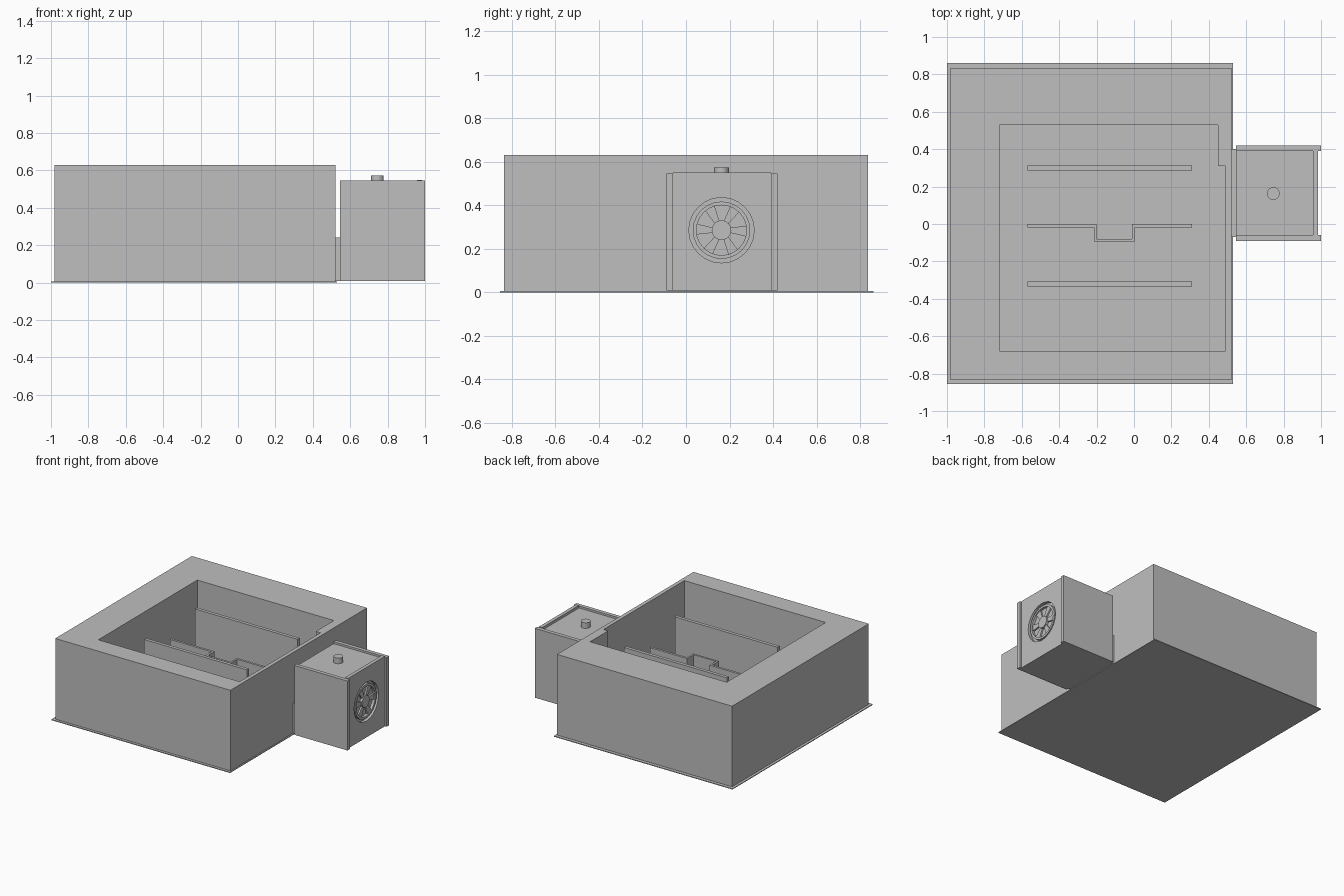
import bpy, bmesh, math
from mathutils import Matrix, Vector

cube = bpy.data.objects.get("Cube")
if cube:
    bpy.data.objects.remove(cube, do_unlink=True)

grey = bpy.data.materials.new("plain_grey")
grey.use_nodes = True
colour = (0.52, 0.52, 0.52, 1)
grey.diffuse_color = colour
grey.node_tree.nodes["Principled BSDF"].inputs["Base Color"].default_value = colour


def finish(name, bm):
    bmesh.ops.recalc_face_normals(bm, faces=bm.faces)
    mesh = bpy.data.meshes.new(name)
    bm.to_mesh(mesh)
    bm.free()
    mesh.materials.append(grey)
    obj = bpy.data.objects.new(name, mesh)
    bpy.context.collection.objects.link(obj)
    return obj


def box(name, x, y, z):
    bm = bmesh.new()
    bmesh.ops.create_cube(bm, size=1)
    for v in bm.verts:
        v.co = Vector([lo + (c + 0.5) * (hi - lo) for c, (lo, hi) in zip(v.co, (x, y, z))])
    return finish(name, bm)


def slab(name, loops, low, high, place=None):
    """Extrude an outline, with optional holes, between two heights."""
    bm = bmesh.new()
    for loop in loops:
        verts = [bm.verts.new((a, b, low)) for a, b in loop]
        for i, v in enumerate(verts):
            bm.edges.new((v, verts[(i + 1) % len(verts)]))
    bmesh.ops.triangle_fill(bm, use_beauty=True, edges=bm.edges[:], normal=(0, 0, 1))
    bmesh.ops.dissolve_limit(bm, angle_limit=0.01, verts=bm.verts[:], edges=bm.edges[:])
    out = bmesh.ops.extrude_face_region(bm, geom=bm.faces[:], use_keep_orig=True)
    tops = [g for g in out["geom"] if isinstance(g, bmesh.types.BMVert)]
    bmesh.ops.translate(bm, verts=tops, vec=(0, 0, high - low))
    if place:
        bmesh.ops.transform(bm, matrix=place, verts=bm.verts)
    return finish(name, bm)


def rect(x0, x1, y0, y1):
    return [(x0, y0), (x1, y0), (x1, y1), (x0, y1)]


def circle(r, cx=0, cy=0, n=24):
    return [(cx + r * math.cos(i * math.tau / n), cy + r * math.sin(i * math.tau / n)) for i in range(n)]


# Main housing: thin base and thick walls around a stepped opening
box("base_plate", (-1, 0.53), (-0.855, 0.86), (0, 0.006))
opening = [(-0.72, -0.68), (0.49, -0.68), (0.49, 0.31), (0.45, 0.31), (0.45, 0.53), (-0.72, 0.53)]
slab("housing_walls", [rect(-0.98, 0.52, -0.835, 0.835), opening], 0.004, 0.63)

# Inner partitions: two tall and straight, one lower with a bay
for name, y in (("front_partition", -0.32), ("back_partition", 0.3)):
    box(name, (-0.57, 0.31), (y - 0.013, y + 0.013), (0.004, 0.54))
front_edge = [(-0.57, -0.018), (-0.215, -0.018), (-0.215, -0.094), (0.005, -0.094), (0.005, -0.018), (0.31, -0.018)]
back_edge = [(0.31, 0), (-0.01, 0), (-0.01, -0.079), (-0.2, -0.079), (-0.2, 0), (-0.57, 0)]
slab("middle_partition", [front_edge + back_edge], 0.004, 0.42)

# Side unit: body, connector, side panels and top knob
fan_y, fan_z = 0.163, 0.285
box("unit_body", (0.545, 0.96), (-0.06, 0.39), (0.008, 0.53))
box("unit_connector", (0.515, 0.55), (-0.07, 0.4), (0.008, 0.24))
for name, y in (("unit_front_panel", -0.09), ("unit_back_panel", 0.39)):
    box(name, (0.545, 1), (y, y + 0.03), (0.008, 0.545))
slab("top_knob", [circle(0.034, 0.745, fan_y)], 0.53, 0.573)

# Grille panel with a round fan opening, facing +x
facing = Matrix(((0, 0, 1, 0), (1, 0, 0, fan_y), (0, 1, 0, fan_z), (0, 0, 0, 1)))
panel = rect(-0.06 - fan_y, 0.39 - fan_y, 0.008 - fan_z, 0.55 - fan_z)
slab("fan_panel", [panel, circle(0.15)], 0.958, 0.985, facing)
slab("fan_ring", [circle(0.132), circle(0.115)], 0.958, 0.98, facing)
slab("fan_hub", [circle(0.045)], 0.958, 0.98, facing)
blade = [(0.04, -0.012), (0.118, -0.03), (0.118, 0.02), (0.04, 0.012)]
for i in range(6):
    turn = Matrix.Rotation(i * math.tau / 6, 4, "Z")
    slab("fan_blade", [blade], 0.958, 0.972, facing @ turn)
